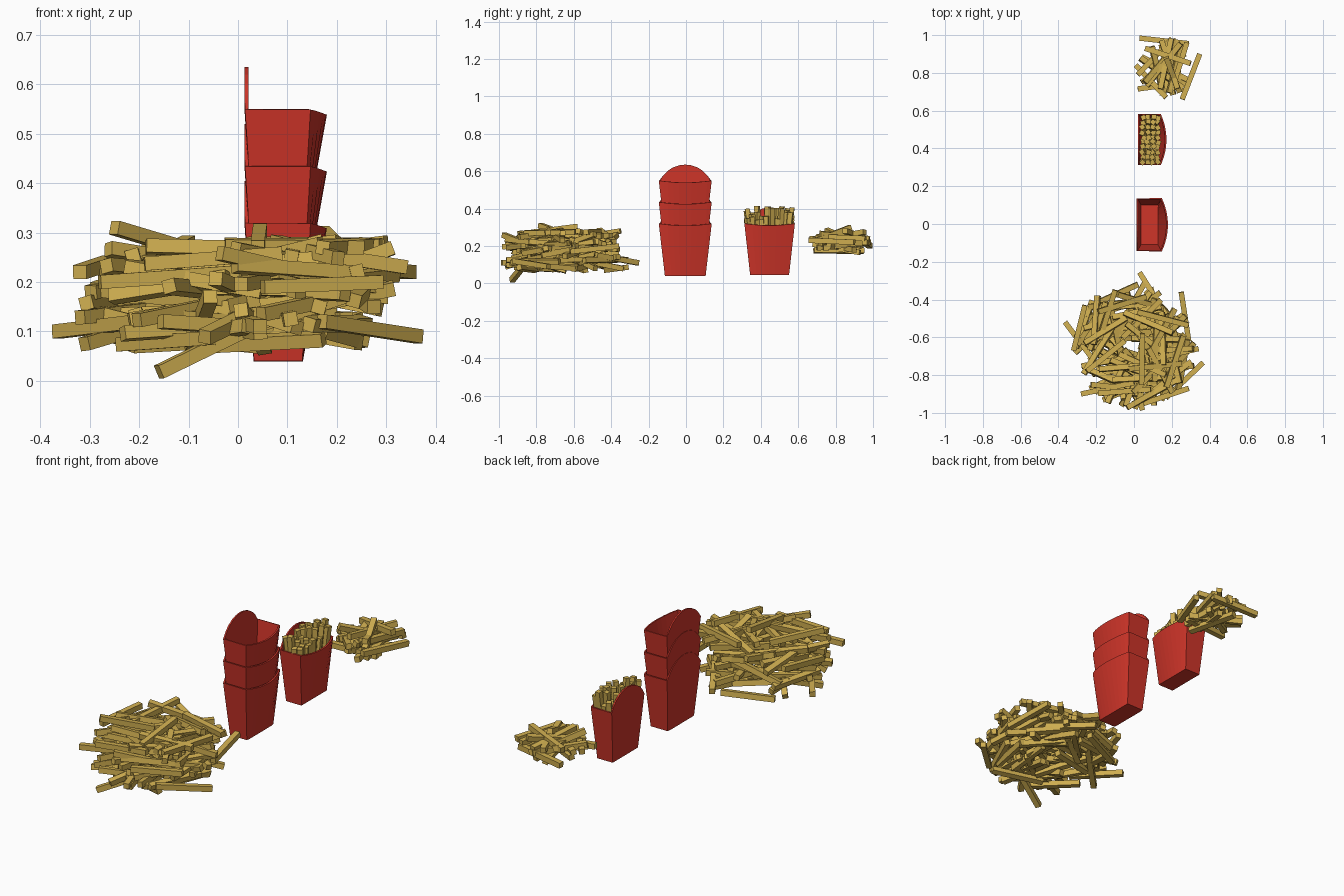
import bpy, bmesh, math, random
from mathutils import Vector, Matrix

if "Cube" in bpy.data.objects:
    bpy.data.objects.remove(bpy.data.objects["Cube"])

random.seed(7)


def material(name, color):
    m = bpy.data.materials.new(name)
    m.diffuse_color = (*color, 1)
    m.use_nodes = True
    m.node_tree.nodes["Principled BSDF"].inputs["Base Color"].default_value = m.diffuse_color
    return m


RED = material("red_card", (0.62, 0.035, 0.022))
GOLD = material("fried_potato", (0.62, 0.42, 0.08))


def finish(bm, name, mat):
    bmesh.ops.recalc_face_normals(bm, faces=bm.faces)
    me = bpy.data.meshes.new(name)
    bm.to_mesh(me)
    bm.free()
    me.materials.append(mat)
    ob = bpy.data.objects.new(name, me)
    bpy.context.collection.objects.link(ob)
    return ob


# Tapered carton: flat back with arched flap, bulging front
def carton(name, y0, z0, n=10, h=0.275, arch=0.085, w=0.135):
    r = (w * w + arch * arch) / (2 * arch)
    a = math.asin(w / r)
    bm = bmesh.new()
    rows = {k: [] for k in ("back_low", "back_rim", "flap", "front_low", "front_rim")}
    for i in range(n + 1):
        t = -a + 2 * a * i / n
        y = r * math.sin(t)
        bulge = 1 - (y / w) ** 2
        rows["back_low"].append(bm.verts.new((0.037, y0 + y * 0.77, z0)))
        rows["back_rim"].append(bm.verts.new((0.021, y0 + y, z0 + h)))
        rows["front_low"].append(bm.verts.new((0.126, y0 + y * 0.77, z0)))
        rows["front_rim"].append(bm.verts.new(
            (0.142 + 0.03 * bulge, y0 + y, z0 + h - 0.01 * bulge)))
        end = i in (0, n)
        rows["flap"].append(rows["back_rim"][-1] if end else bm.verts.new(
            (0.021, y0 + y, z0 + h + r * math.cos(t) - (r - arch))))
    for p, q in (("front_low", "back_low"), ("back_low", "back_rim"),
                 ("back_rim", "flap"), ("front_low", "front_rim")):
        for i in range(n):
            loop = [rows[p][i], rows[p][i + 1], rows[q][i + 1], rows[q][i]]
            bm.faces.new(list(dict.fromkeys(loop)))
    for i in (0, n):
        bm.faces.new([rows[k][i] for k in ("front_low", "front_rim", "back_rim", "back_low")])
    ob = finish(bm, name, RED)
    mod = ob.modifiers.new("card_thickness", "SOLIDIFY")
    mod.thickness = 0.008
    mod.offset = -1
    return ob


# One square-cut fry between two end points
def fry(bm, a, b, width=0.028, roll=0.0):
    a, b = Vector(a), Vector(b)
    d = b - a
    rot = d.to_track_quat('X', 'Z').to_matrix().to_4x4()
    m = (Matrix.Translation((a + b) / 2) @ rot @ Matrix.Rotation(roll, 4, 'X')
         @ Matrix.Diagonal((d.length, width, width, 1)))
    bmesh.ops.create_cube(bm, size=1, matrix=m)


# Loose heap: hand-placed outer fries plus random ones kept inside a disc
def heap(name, center, radius, z_low, z_high, count, placed, hole=0.0):
    bm = bmesh.new()
    for a, b in placed:
        fry(bm, a, b)
    c = Vector(center)
    made = 0
    while made < count:
        r = radius * math.sqrt(random.random())
        t = random.uniform(0, math.tau)
        yaw = random.uniform(0, math.tau)
        pitch = random.gauss(0, 0.17)
        half = random.uniform(0.13, 0.145)
        p = Vector((c.x + r * math.cos(t), c.y + r * math.sin(t),
                    random.uniform(z_low, z_high)))
        d = Vector((math.cos(yaw), math.sin(yaw), math.tan(pitch))).normalized() * half
        ends = (p - d, p + d)
        if any((e.xy - c).length > radius or not z_low < e.z < z_high for e in ends):
            continue
        off = c - p.xy
        along = max(-half, min(half, off.dot(d.xy.normalized())))
        if (off - d.xy.normalized() * along).length < hole:
            continue
        fry(bm, *ends, roll=random.uniform(-0.3, 0.3))
        made += 1
    return finish(bm, name, GOLD)


# Nested stack of three cartons and one filled carton
for i in range(3):
    carton(f"stacked_carton_{i + 1}", 0.0 - 0.004, 0.045 + 0.115 * i)
carton("filled_carton", 0.447, 0.045)

# Upright fries inside the filled carton
bm = bmesh.new()
for i in range(4):
    for j in range(10):
        x = 0.047 + i * 0.027 + random.uniform(-0.006, 0.006)
        y = (j - 4.5) * 0.0262 + random.uniform(-0.005, 0.005)
        top = random.uniform(0.34, 0.415)
        fry(bm, (0.08 + (x - 0.08) * 0.6, 0.447 + y * 0.72, top - 0.275),
            (x, 0.447 + y, top), 0.025, random.uniform(-0.4, 0.4))
finish(bm, "carton_fries", GOLD)

# Large heap in front
heap("large_fry_heap", (0.0, -0.645), 0.335, 0.065, 0.285, 120, [
    ((-0.16, -0.93, 0.018), (0.07, -0.84, 0.13)),
    ((0.045, -0.985, 0.11), (-0.03, -0.72, 0.13)),
    ((0.03, -0.258, 0.11), (0.17, -0.48, 0.15)),
    ((0.365, -0.735, 0.09), (0.17, -0.92, 0.12)),
    ((-0.365, -0.52, 0.10), (-0.2, -0.74, 0.12)),
    ((-0.25, -0.78, 0.31), (-0.05, -0.62, 0.25)),
    ((0.045, -0.58, 0.305), (0.04, -0.85, 0.27)),
    ((-0.28, -0.90, 0.20), (0.0, -0.84, 0.22)),
    ((0.05, -0.95, 0.19), (0.29, -0.87, 0.20)),
    ((0.25, -0.36, 0.20), (0.29, -0.62, 0.17)),
    ((-0.32, -0.67, 0.22), (-0.26, -0.43, 0.24)),
    ((-0.1, -0.35, 0.28), (-0.18, -0.61, 0.24)),
    ((0.34, -0.66, 0.23), (0.08, -0.72, 0.27)),
], hole=0.035)

# Small heap behind
heap("small_fry_heap", (0.17, 0.83), 0.155, 0.17, 0.29, 10, [
    ((0.03, 0.984, 0.20), (0.29, 0.955, 0.22)),
    ((0.20, 0.98, 0.22), (0.02, 0.79, 0.24)),
    ((0.348, 0.90, 0.22), (0.255, 0.66, 0.23)),
    ((0.01, 0.84, 0.22), (0.17, 0.67, 0.24)),
    ((0.02, 0.715, 0.20), (0.28, 0.75, 0.19)),
    ((0.28, 0.96, 0.24), (0.20, 0.71, 0.25)),
    ((0.06, 0.93, 0.25), (0.30, 0.85, 0.28)),
    ((0.22, 0.93, 0.165), (0.15, 0.68, 0.21)),
    ((0.17, 0.88, 0.30), (0.24, 0.70, 0.23)),
    ((0.04, 0.75, 0.21), (0.27, 0.90, 0.18)),
])
